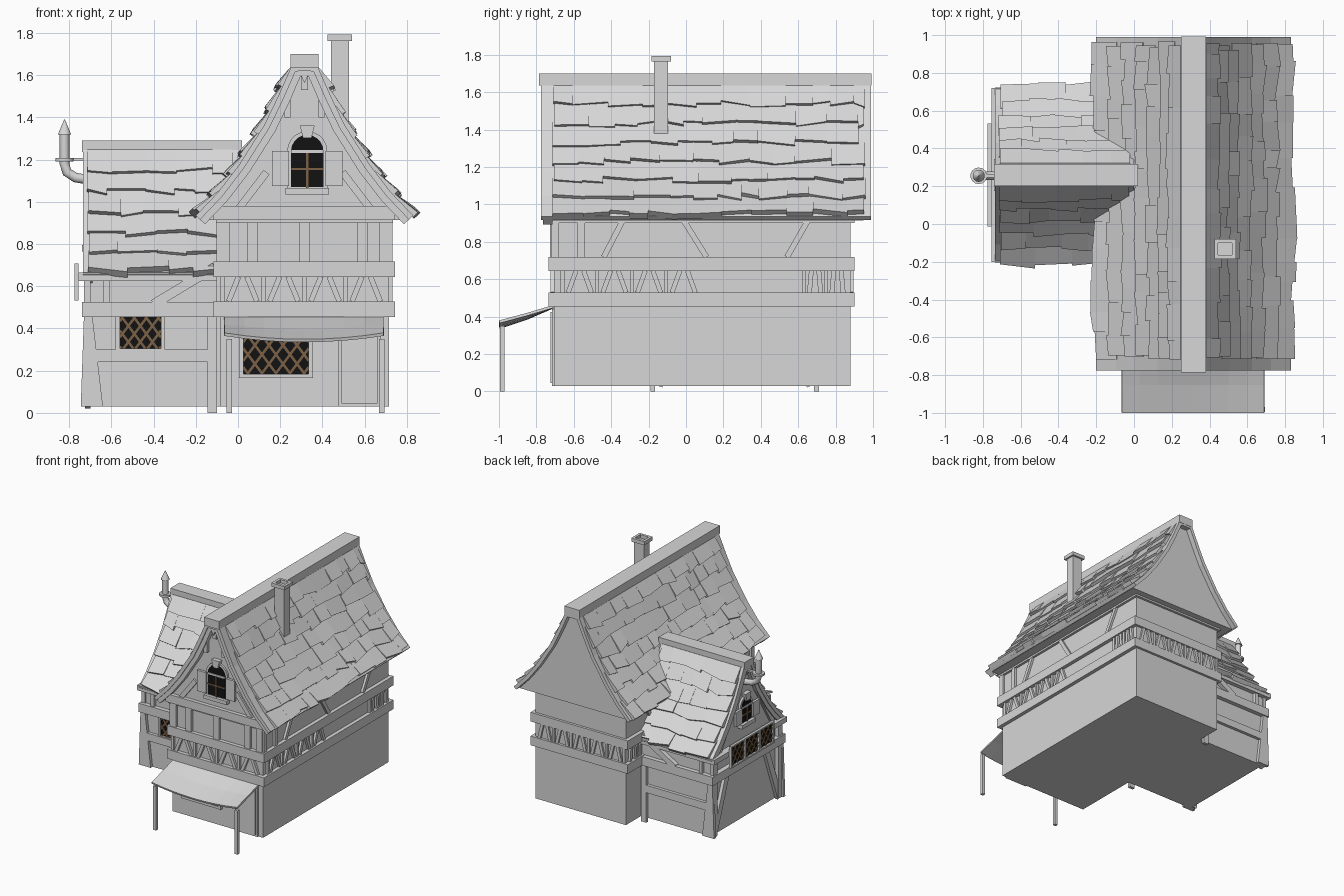
import bpy, bmesh, math, random
from mathutils import Vector

random.seed(4)
cube = bpy.data.objects.get("Cube")
if cube:
    bpy.data.objects.remove(cube, do_unlink=True)


def material(name, rgb):
    m = bpy.data.materials.new(name)
    m.use_nodes = True
    m.diffuse_color = (*rgb, 1)
    m.node_tree.nodes["Principled BSDF"].inputs["Base Color"].default_value = (*rgb, 1)
    return m


GREY = material("plain grey", (.68, .68, .68))
BLACK = material("dark glass", (.006, .006, .006))
BROWN = material("brown lattice", (.2, .12, .06))


def finish(name, bm, mat=GREY):
    bmesh.ops.recalc_face_normals(bm, faces=bm.faces)
    mesh = bpy.data.meshes.new(name)
    bm.to_mesh(mesh)
    bm.free()
    mesh.materials.append(mat)
    obj = bpy.data.objects.new(name, mesh)
    bpy.context.collection.objects.link(obj)
    return obj


def place(axis, u, depth, z):
    # u runs across the face, depth runs along the chosen axis
    return Vector((u, depth, z)) if axis == "y" else Vector((depth, u, z))


def prism(name, pts, axis, a, b, mat=GREY):
    bm = bmesh.new()
    rings = [[bm.verts.new(place(axis, u, d, z)) for u, z in pts] for d in (a, b)]
    bm.faces.new(rings[0])
    bm.faces.new(rings[1])
    for i in range(len(pts)):
        j = (i + 1) % len(pts)
        bm.faces.new((rings[0][i], rings[0][j], rings[1][j], rings[1][i]))
    return finish(name, bm, mat)


def rect(name, axis, u0, u1, z0, z1, a, b, mat=GREY):
    return prism(name, [(u0, z0), (u1, z0), (u1, z1), (u0, z1)], axis, a, b, mat)


def box(name, x0, x1, y0, y1, z0, z1, mat=GREY):
    return rect(name, "y", x0, x1, z0, z1, y0, y1, mat)


def strut(name, axis, p, q, width, a, b, mat=GREY):
    p, q = Vector(p), Vector(q)
    d = (q - p).normalized()
    n = Vector((-d.y, d.x)) * width / 2
    return prism(name, [p - n, q - n, q + n, p + n], axis, a, b, mat)


# Roof profile: half width and height, from ridge to flared eave
MAIN = [(0, 1.67), (.065, 1.635), (.125, 1.5), (.19, 1.365), (.31, 1.175), (.41, 1.045), (.515, .935)]
WING = [(u * .9, .66 + (z - .94) * .843) for u, z in MAIN]


def inset(profile, d):
    out = [(0, profile[0][1] - 1.8 * d)]
    for i in range(1, len(profile)):
        a, b = Vector(profile[i - 1]), Vector(profile[min(i + 1, len(profile) - 1)])
        t = (b - a).normalized()
        out.append((profile[i][0] + t.y * d, profile[i][1] - t.x * d))
    return out


def both_sides(profile, c):
    return [(c - u, z) for u, z in reversed(profile)] + [(c + u, z) for u, z in profile[1:]]


def roof_shell(name, profile, c, axis, a, b, thick):
    outer = both_sides(profile, c)
    prism(name, outer + both_sides(inset(profile, thick), c)[::-1], axis, a, b)


def on_slope(pts, s, off):
    for i in range(len(pts) - 1):
        a, b = Vector(pts[i]), Vector(pts[i + 1])
        length = (b - a).length
        if s <= length or i == len(pts) - 2:
            t = (b - a) / length
            return a + t * s + Vector((-t.y, t.x)) * off
        s -= length


def shingles(name, profile, c, axis, a, b, rows, side):
    # Uneven overlapping shingles, thick at their lower edge
    pts = profile[1:]
    total = sum((Vector(q) - Vector(p)).length for p, q in zip(pts, pts[1:]))
    step = total / rows
    bm = bmesh.new()
    for r in range(rows):
        pos = a + random.uniform(-.015, .015)
        while pos < b - .03:
            end = min(pos + random.uniform(.09, .2), b + random.uniform(-.01, .015))
            lift = random.uniform(.022, .036)
            low = [(r + 1) * step + random.uniform(-.025, .015) for _ in range(2)]
            top = max(0, r * step - .04)
            corners = [(pos, top, .004), (end, top, .004), (end, low[1], lift), (pos, low[0], lift)]
            rings = []
            for under in (False, True):
                ring = []
                for along, s, off in corners:
                    p = on_slope(pts, s, -.008 if under else off)
                    ring.append(bm.verts.new(place(axis, c + side * p.x, along, p.y)))
                rings.append(ring)
            bm.faces.new(rings[0])
            bm.faces.new(rings[1])
            for i in range(4):
                j = (i + 1) % 4
                bm.faces.new((rings[0][i], rings[0][j], rings[1][j], rings[1][i]))
            pos = end
    finish(name, bm)


def brace_band(name, axis, u0, u1, bays, z0, z1, a, b):
    w = (u1 - u0) / bays
    for i in range(bays):
        left, mid, right = u0 + i * w, u0 + (i + .5) * w, u0 + (i + 1) * w
        strut(name + "_brace", axis, (left + .03, z0), (mid - .02, z1), .025, a, b)
        strut(name + "_brace", axis, (right - .03, z0), (mid + .02, z1), .025, a, b)
        rect(name + "_stud", axis, left - .01, left + .01, z0, z1, a, b)


def lattice_window(name, axis, u0, u1, z0, z1, p, rim=.02):
    rect(name + "_glass", axis, u0, u1, z0, z1, p - .005, p, BLACK)
    w, h = u1 - u0, z1 - z0
    run, gap = h * .75, h * .38
    for n in range(-2, int(w / gap) + 1):
        k = n * gap + gap * .3
        t0, t1 = max(0, -k / run), min(1, (w - k) / run)
        if t1 - t0 > .05:
            for flip in (False, True):
                ends = [(u1 - k - run * t if flip else u0 + k + run * t, z0 + h * t) for t in (t0, t1)]
                strut(name + "_lead", axis, *ends, .012, p - .011, p - .004, BROWN)
    for lo, hi in ((u0 - rim, u0), (u1, u1 + rim)):
        rect(name + "_jamb", axis, lo, hi, z0 - rim, z1 + rim, p - .02, p)
    for lo, hi in ((z0 - rim, z0), (z1, z1 + rim)):
        rect(name + "_rail", axis, u0, u1, lo, hi, p - .02, p)


def arched_window(name, axis, c, z0, r, straight, p):
    def outline(rad, base):
        arc = [(c + rad * math.cos(math.pi * i / 10), z0 + straight + rad * math.sin(math.pi * i / 10)) for i in range(11)]
        return [(c - rad, base), (c + rad, base)] + arc
    prism(name + "_surround", outline(r + .018, z0), axis, p - .016, p)
    prism(name + "_glass", outline(r, z0 + .01), axis, p - .02, p - .015, BLACK)
    rect(name + "_transom", axis, c - r, c + r, z0 + straight - .008, z0 + straight + .006, p - .026, p)
    rect(name + "_glazing_bar", axis, c - .005, c + .005, z0, z0 + straight, p - .025, p, BROWN)
    rect(name + "_glazing_bar", axis, c - r, c + r, z0 + straight / 2, z0 + straight / 2 + .01, p - .025, p, BROWN)
    rect(name + "_sill", axis, c - r - .025, c + r + .025, z0 - .025, z0 + .005, p - .04, p)
    top = z0 + straight + r
    prism(name + "_keystone", [(c - .02, top - .015), (c + .02, top - .015), (c + .035, top + .045), (c - .035, top + .045)], axis, p - .035, p)
    for s in (-1, 1):
        inner, outer = c + s * (r + .01), c + s * (r + .09)
        rect(name + "_shutter", axis, min(inner, outer), max(inner, outer), z0 + .015, z0 + straight, p - .03, p - .01)


# Main house walls, belt beams and gable
CX, FRONT, BACK = .315, -.705, .88
box("main_walls", CX - .4, CX + .4, FRONT, BACK, .03, .93)
for low, high in ((.455, .528), (.645, .718)):
    box("belt_beam", CX - .43, CX + .43, FRONT - .03, BACK + .02, low, high)
prism("main_gable", both_sides(inset(MAIN, .03), CX), "y", FRONT - .015, .95)
box("gable_beam", CX - .43, CX + .43, FRONT - .045, FRONT, .915, .98)
box("eave_plate", CX - .42, CX + .42, FRONT - .03, .9, .9, .93)

# Timber framing of the main house
brace_band("front", "y", CX - .39, CX + .39, 4, .528, .645, FRONT - .02, FRONT)
brace_band("back", "y", CX - .39, CX + .39, 5, .528, .645, BACK, BACK + .015)
for s in (-1, 1):
    near, far = sorted((CX + s * .4, CX + s * .418))
    brace_band("side", "x", -.66, .08, 4, .528, .645, near, far)
    brace_band("side_rear", "x", .63, .87, 2, .528, .645, near, far)
    for low, high in ((-.44, -.34), (.11, -.01), (.54, .65)):
        strut("side_upper_brace", "x", (low, .718), (high, .91), .03, near, far)
    for y in (-.7, -.56):
        rect("side_upper_post", "x", y - .02, y + .02, .718, .91, near, far)
    strut("gable_brace", "y", (CX + s * .31, .97), (CX + s * .18, 1.14), .035, FRONT - .03, FRONT)
    rect("gable_short_post", "y", CX + s * .08 - .014, CX + s * .08 + .014, 1.4, 1.54, FRONT - .045, FRONT)
for x in (-.065, .07, .315, .59, .695):
    box("upper_post", x - .025, x + .025, FRONT - .022, FRONT, .718, .915)
box("king_post", CX - .016, CX + .016, FRONT - .045, FRONT, 1.53, 1.64)
arched_window("gable_window", "y", .328, 1.06, .077, .18, FRONT - .015)

# Main roof
roof_shell("main_roof", MAIN, CX, "y", -.775, .99, .028)
roof_shell("bargeboard", inset(MAIN, .015), CX, "y", -.765, -.715, .045)
box("main_ridge_cap", CX - .066, CX + .066, -.785, .992, 1.635, 1.7)
for s in (-1, 1):
    shingles("main_shingles", MAIN, CX, "y", -.71, .95, 7, s)

# Chimney with a hollow cap
box("chimney", .44, .525, -.17, -.095, 1.3, 1.765)
for x0, x1, y0, y1 in ((.425, .445, -.185, -.08), (.52, .54, -.185, -.08), (.445, .52, -.185, -.165), (.445, .52, -.1, -.08)):
    box("chimney_cap", x0, x1, y0, y1, 1.763, 1.792)

# Side wing walls and beams
CY, WX = .26, -.7
box("wing_walls", WX, -.05, -.165, .685, .03, .68)
prism("wing_gable", both_sides(inset(WING, .03), CY), "x", WX, 0)
box("wing_belt_beam", -.74, -.06, -.2, .72, .455, .525)
box("wing_eave_beam", -.755, -.08, -.2, .72, .625, .665)
for face, out in ((-.165, -.19), (.685, .71)):
    a, b = sorted((face, out))
    box("wing_mid_rail", -.7, -.12, a, b, .24, .3)
    box("wing_post", -.145, -.1, a, b, 0, .46)
    prism("wing_corner_buttress", [(-.745, .03), (-.64, .03), (-.69, .46), (-.73, .46)], "y", a, b)
    strut("wing_brace", "y", (-.4, .515), (-.11, .69), .045, a - .01, b + .01)
    box("wing_stud", -.64, -.61, a, b, .525, .63)
for s in (-1, 1):
    strut("wing_end_brace", "x", (CY + s * .41, .03), (CY + s * .25, .46), .05, WX - .025, WX)
    strut("wing_gable_brace", "x", (CY + s * .34, .66), (CY + s * .18, .92), .035, WX - .02, WX)
    rect("wing_corner_post", "x", CY + s * .41 - .025, CY + s * .41 + .025, .03, .63, WX - .03, WX)
lattice_window("wing_window", "y", -.56, -.365, .305, .455, -.165)
for i in range(3):
    y = CY - .26 + i * .18
    lattice_window("wing_end_window", "x", y, y + .16, .545, .695, -.755, .012)
arched_window("wing_gable_window", "x", CY, .79, .06, .13, WX)

# Wing roof
roof_shell("wing_roof", WING, CY, "x", -.735, 0, .028)
roof_shell("wing_bargeboard", inset(WING, .015), CY, "x", -.73, -.69, .045)
box("wing_ridge_cap", -.74, .02, CY - .058, CY + .058, 1.235, 1.29)
for s in (-1, 1):
    shingles("wing_shingles", WING, CY, "x", -.71, -.02, 6, s)

# Stove pipe beside the wing gable
curve = bpy.data.curves.new("stove_pipe", "CURVE")
curve.dimensions, curve.bevel_depth, curve.use_fill_caps = "3D", .023, True
path = [(-.68, 1.1), (-.77, 1.115), (-.81, 1.14), (-.822, 1.18), (-.822, 1.33)]
spline = curve.splines.new("POLY")
spline.points.add(len(path) - 1)
for point, (x, z) in zip(spline.points, path):
    point.co = (x, .255, z, 1)
curve.materials.append(GREY)
bpy.context.collection.objects.link(bpy.data.objects.new("stove_pipe", curve))
for name, r1, r2, z, depth in (("pipe_collar", .044, .044, 1.2, .016), ("pipe_cone", .032, .002, 1.355, .07)):
    bpy.ops.mesh.primitive_cone_add(vertices=14, radius1=r1, radius2=r2, depth=depth, location=(-.822, .255, z))
    obj = bpy.context.object
    obj.name = name
    obj.data.materials.append(GREY)
    bpy.ops.object.shade_smooth_by_angle()
box("pipe_bracket", -.8, -.7, .245, .265, 1.195, 1.208)

# Shop front: window, door and awning
lattice_window("shop_window", "y", .025, .335, .185, .36, FRONT)
box("door_frame", .475, .675, FRONT - .012, FRONT, .03, .44)
box("door", .49, .66, FRONT - .02, FRONT, .045, .425)
for x in (-.042, .68):
    box("awning_post", x - .013, x + .013, -.995, -.97, 0, .35)
bm = bmesh.new()
grid = []
for i in range(9):
    u = i / 8
    sag = .03 * (1 - (2 * u - 1) ** 2)
    x = -.065 + .755 * u
    grid.append([bm.verts.new((x, y, z - sag * k)) for y, z, k in ((-.69, .46, 0), (-.85, .412, .7), (-.998, .372, 1))])
for p, q in zip(grid, grid[1:]):
    for j in range(2):
        bm.faces.new((p[j], q[j], q[j + 1], p[j + 1]))
awning = finish("awning", bm)
solid = awning.modifiers.new("thickness", "SOLIDIFY")
solid.thickness, solid.offset = .015, 0
